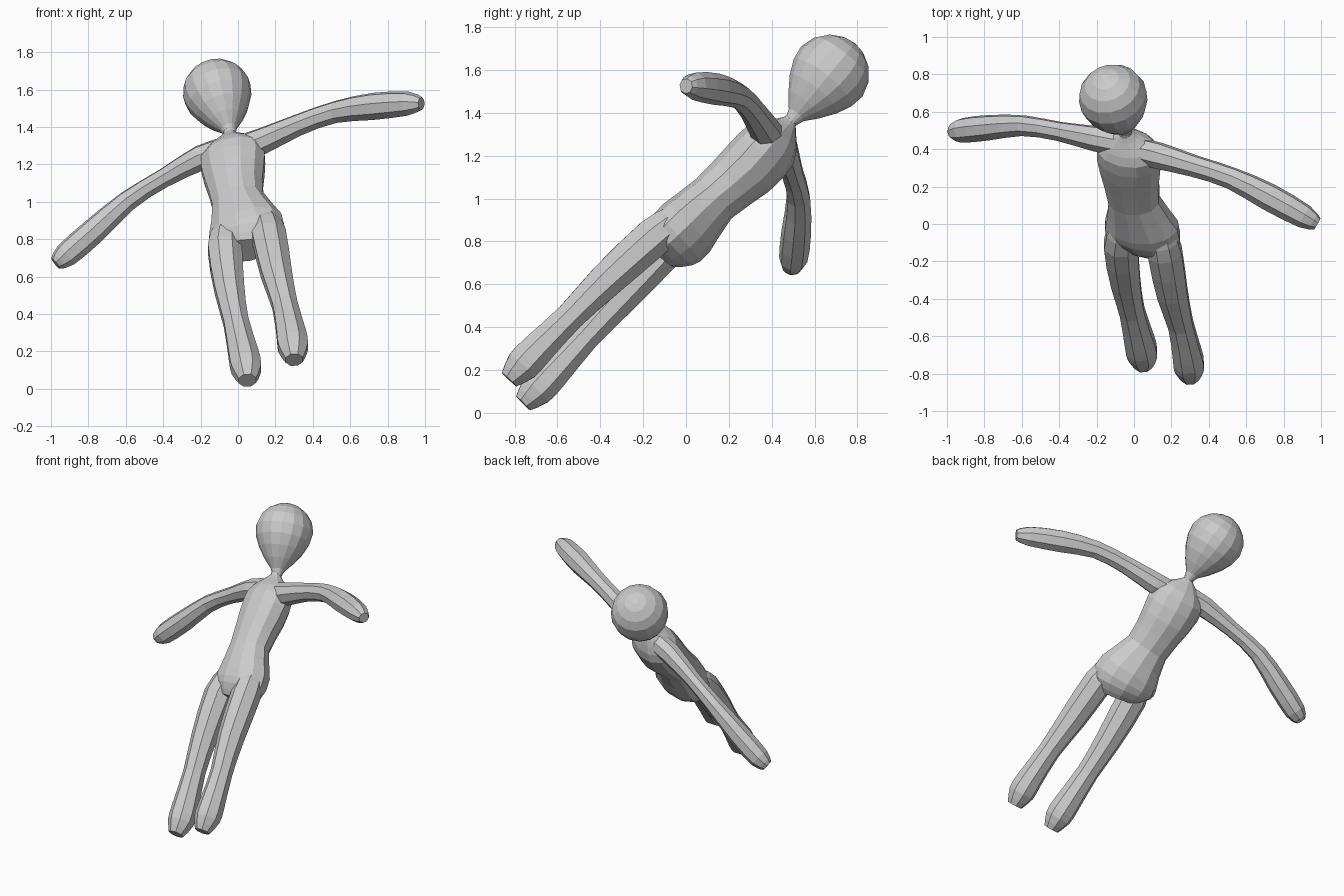
import bpy, bmesh, math
from mathutils import Vector

if "Cube" in bpy.data.objects:
    bpy.data.objects.remove(bpy.data.objects["Cube"])

skin = bpy.data.materials.new("plain grey")
skin.diffuse_color = (0.6, 0.6, 0.6, 1)
skin.use_nodes = True
skin.node_tree.nodes["Principled BSDF"].inputs["Base Color"].default_value = skin.diffuse_color

SIDE = Vector((0.926, -0.28, 0.25)).normalized()   # body's left-right direction


def spline(a, b, c, d, t):
    """Catmull-Rom value between b and c."""
    return 0.5 * (2 * b + (c - a) * t + (2 * a - 5 * b + 4 * c - d) * t * t
                  + (3 * b - a - 3 * c + d) * t ** 3)


def loft(name, stations, ref, sides=8, steps=2):
    """Closed tube through stations (x, y, z, half width, half depth)."""
    rows = []
    n = len(stations)
    for i in range(n - 1):
        quad = [stations[max(0, min(n - 1, i + k))] for k in (-1, 0, 1, 2)]
        for s in range(steps):
            rows.append([spline(*v, s / steps) for v in zip(*quad)])
    rows.append(stations[-1])
    pts = [Vector(r[:3]) for r in rows]
    bm = bmesh.new()
    rings = []
    for i, r in enumerate(rows):
        t = (pts[min(i + 1, len(pts) - 1)] - pts[max(i - 1, 0)]).normalized()
        u = (ref - t * ref.dot(t)).normalized()
        v = t.cross(u)
        ring = []
        for k in range(sides):
            a = 2 * math.pi * k / sides
            ring.append(bm.verts.new(pts[i] + u * r[3] * math.cos(a) + v * r[4] * math.sin(a)))
        rings.append(ring)
    for a, b in zip(rings, rings[1:]):
        for k in range(sides):
            j = (k + 1) % sides
            bm.faces.new((a[k], a[j], b[j], b[k]))
    bm.faces.new(rings[0][::-1])
    bm.faces.new(rings[-1])
    bmesh.ops.recalc_face_normals(bm, faces=bm.faces[:])
    me = bpy.data.meshes.new(name)
    bm.to_mesh(me)
    bm.free()
    me.materials.append(skin)
    ob = bpy.data.objects.new(name, me)
    bpy.context.collection.objects.link(ob)
    return ob


def round_limb(name, stations, ref):
    return loft(name, [(*s, s[3]) for s in stations], ref)


# torso from crotch to neck
body = loft("body", [
    (0.04, -0.12, 0.74, 0.13, 0.08),
    (0.045, -0.07, 0.79, 0.205, 0.13),
    (0.04, 0.0, 0.86, 0.21, 0.145),
    (0.0, 0.13, 1.0, 0.145, 0.12),
    (-0.02, 0.29, 1.14, 0.17, 0.14),
    (-0.03, 0.40, 1.255, 0.18, 0.13),
    (-0.04, 0.455, 1.32, 0.10, 0.075),
    (-0.045, 0.485, 1.36, 0.035, 0.035),
    (-0.055, 0.515, 1.395, 0.03, 0.03)], SIDE, sides=12)

# legs
right_leg = round_limb("right_leg", [
    (-0.055, -0.02, 0.84, 0.08),
    (-0.07, -0.11, 0.75, 0.098),
    (-0.045, -0.31, 0.53, 0.085),
    (-0.01, -0.47, 0.355, 0.072),
    (0.03, -0.63, 0.18, 0.086),
    (0.045, -0.70, 0.105, 0.085),
    (0.05, -0.76, 0.045, 0.05)], SIDE)
left_leg = round_limb("left_leg", [
    (0.145, -0.06, 0.89, 0.08),
    (0.165, -0.15, 0.82, 0.098),
    (0.205, -0.37, 0.62, 0.088),
    (0.25, -0.54, 0.45, 0.072),
    (0.285, -0.70, 0.29, 0.084),
    (0.295, -0.765, 0.22, 0.085),
    (0.30, -0.825, 0.155, 0.05)], SIDE)

# arms
up = Vector((0, 0.2, 1))
right_arm = round_limb("right_arm", [
    (-0.06, 0.43, 1.28, 0.07),
    (-0.2, 0.455, 1.235, 0.07),
    (-0.4, 0.495, 1.125, 0.053),
    (-0.59, 0.525, 1.005, 0.057),
    (-0.77, 0.515, 0.845, 0.07),
    (-0.92, 0.50, 0.715, 0.067),
    (-0.975, 0.49, 0.67, 0.036)], up)
left_arm = round_limb("left_arm", [
    (-0.01, 0.40, 1.28, 0.07),
    (0.13, 0.365, 1.325, 0.073),
    (0.32, 0.31, 1.41, 0.06),
    (0.52, 0.245, 1.48, 0.06),
    (0.72, 0.145, 1.51, 0.074),
    (0.91, 0.04, 1.525, 0.065),
    (0.98, 0.0, 1.525, 0.035)], up)

# egg-shaped head tapering into the neck
neck = Vector((-0.04, 0.49, 1.36))
axis = Vector((-0.24, 0.62, 0.76)).normalized()
head = loft("head", [(*(neck + axis * s), r, r) for s, r in (
    (0.0, 0.03), (0.04, 0.045), (0.10, 0.095), (0.17, 0.142), (0.24, 0.174),
    (0.31, 0.185), (0.38, 0.165), (0.43, 0.125), (0.465, 0.07), (0.48, 0.02))],
    SIDE, sides=16, steps=1)

# merge the parts into one continuous figure
bpy.context.view_layer.objects.active = body
for part in (right_leg, left_leg, right_arm, left_arm, head):
    mod = body.modifiers.new("union", 'BOOLEAN')
    mod.operation = 'UNION'
    mod.solver = 'EXACT'
    mod.object = part
    bpy.ops.object.modifier_apply(modifier=mod.name)
    bpy.data.objects.remove(part)
